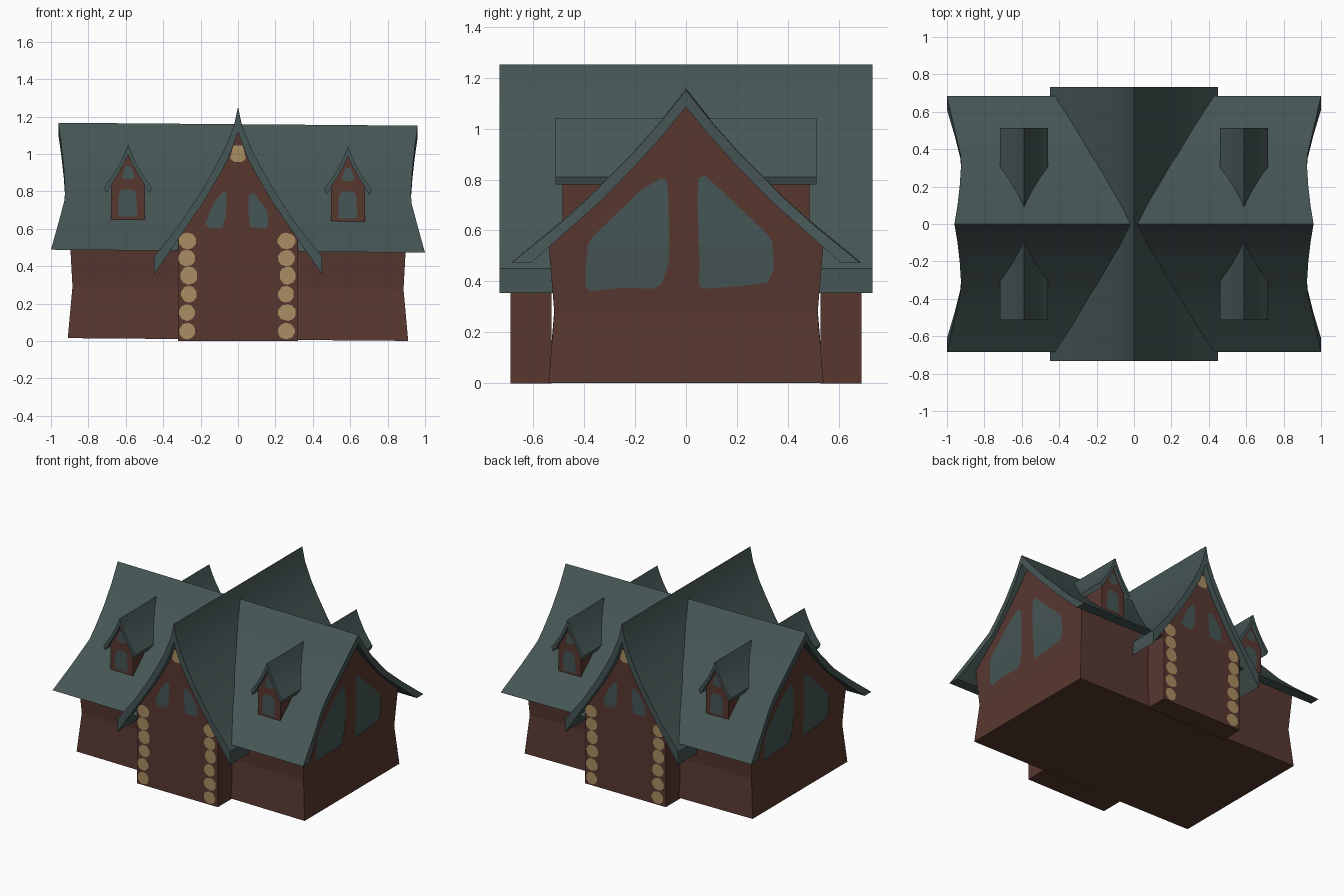
import bpy, bmesh, math, random
from mathutils import Vector

if "Cube" in bpy.data.objects:
    bpy.data.objects.remove(bpy.data.objects["Cube"])

random.seed(4)


def material(name, rgb):
    m = bpy.data.materials.new(name)
    m.diffuse_color = (*rgb, 1)
    m.use_nodes = True
    m.node_tree.nodes["Principled BSDF"].inputs["Base Color"].default_value = m.diffuse_color
    return m


SLATE = material("slate_green", (0.060, 0.092, 0.090))
WOOD = material("brown_wood", (0.098, 0.039, 0.030))
STONE = material("tan_stone", (0.40, 0.27, 0.125))


def emit(name, bm, mat, tilt=False):
    """Turn a bmesh into a coloured object; tilt gives the crooked lean of the long wing."""
    if tilt:
        for v in bm.verts:
            v.co.z += 0.003 - 0.008 * v.co.x
    me = bpy.data.meshes.new(name)
    bm.to_mesh(me)
    bm.free()
    me.materials.append(mat)
    ob = bpy.data.objects.new(name, me)
    bpy.context.collection.objects.link(ob)
    return ob


def along_x(a, b, e):
    return Vector((e, a, b))


def along_y(a, b, e):
    return Vector((a, e, b))


def ribbon(name, A, B, place, ends, mat, turn=1, shift=0, tilt=False):
    """Solid between two profile lines A and B, swept between two ends.
    ends = (start, stop), or None when each point carries its own half length."""
    bm = bmesh.new()

    def v(p, i):
        e = ends[i] if ends else (-p[2], p[2])[i]
        q = place(p[0], p[1], e)
        return bm.verts.new((turn * q.x + shift, turn * q.y, q.z))

    rows = [(v(a, 0), v(b, 0), v(b, 1), v(a, 1)) for a, b in zip(A, B)]
    for r, s in zip(rows, rows[1:]):
        for k in range(4):
            j = (k + 1) % 4
            bm.faces.new((r[k], r[j], s[j], s[k]))
    bm.faces.new(rows[0])
    bm.faces.new(rows[-1])
    bmesh.ops.remove_doubles(bm, verts=bm.verts, dist=1e-5)
    bmesh.ops.recalc_face_normals(bm, faces=bm.faces)
    return emit(name, bm, mat, tilt)


def mirror(pts):
    return [(-p[0], *p[1:]) for p in pts]


def full(half):
    """Half profile, ridge first -> complete line from eave to eave."""
    return mirror(half)[::-1] + half[1:]


def plate(name, pts, place, depth, mat, turn=1, shift=0, tilt=False, fold=None):
    """Thin painted shape lying just outside a wall; depth is a function of height."""
    bm = bmesh.new()
    bm.faces.new([bm.verts.new((p[0], 0, p[1])) for p in pts])
    if fold:
        bmesh.ops.bisect_plane(bm, geom=bm.verts[:] + bm.edges[:] + bm.faces[:],
                               plane_co=(0, 0, fold), plane_no=(0, 0, 1))
    for w in bm.verts:
        q = place(w.co.x, w.co.z, depth(w.co.z))
        w.co = (turn * q.x + shift, turn * q.y, q.z)
    out = place(0, 0, depth(0.5)) * turn
    for f in bm.faces:
        f.normal_update()
        if f.normal.dot(out) < 0:
            f.normal_flip()
    return emit(name, bm, mat, tilt)


# --- long wing: bowed walls with gable ends, and a flared roof ---
side = [(-0.54, 0.005, 0.91), (-0.517, 0.28, 0.885), (-0.54, 0.555, 0.90),
        (-0.37, 0.71, 0.90), (-0.29, 0.785, 0.90), (-0.09, 0.99, 0.90), (0, 1.10, 0.90)]
ribbon("long_wing_walls", side, mirror(side), along_x, None, WOOD, tilt=True)

main_out = [(0, 1.156, 0.96), (0.09, 1.042, 0.945), (0.20, 0.918, 0.932), (0.31, 0.808, 0.925),
            (0.37, 0.745, 0.927), (0.50, 0.628, 0.958), (0.685, 0.477, 1.0)]
main_in = [(0, 1.09, 0.96), (0.085, 0.985, 0.945), (0.19, 0.868, 0.932), (0.285, 0.77, 0.925),
           (0.345, 0.71, 0.927), (0.47, 0.60, 0.958), (0.61, 0.477, 1.0)]
roofs = [ribbon("long_wing_roof", full(main_out), full(main_in), along_x, None, SLATE, tilt=True)]

# --- cross wing roof with pinched ridge ---
cross_out = [(0, 1.252), (0.022, 1.15), (0.07, 1.03), (0.125, 0.925), (0.20, 0.795),
             (0.315, 0.62), (0.45, 0.45)]
cross_in = [(0, 1.12), (0.02, 1.06), (0.05, 0.98), (0.10, 0.885), (0.18, 0.75),
            (0.295, 0.58), (0.45, 0.355)]
roofs.append(ribbon("cross_wing_roof", full(cross_out), full(cross_in), along_y,
                    (-0.733, 0.733), SLATE))

# Outlines of painted windows (offset from centre, height)
gable_left = [(-0.10, 0.81), (-0.075, 0.80), (-0.068, 0.72), (-0.067, 0.48), (-0.095, 0.395),
              (-0.13, 0.375), (-0.25, 0.38), (-0.375, 0.365), (-0.395, 0.385), (-0.395, 0.445),
              (-0.385, 0.55), (-0.365, 0.58), (-0.18, 0.76)]
gable_right = [(0.05, 0.81), (0.075, 0.82), (0.13, 0.77), (0.32, 0.59), (0.34, 0.56),
               (0.345, 0.45), (0.32, 0.40), (0.21, 0.385), (0.065, 0.375), (0.05, 0.39),
               (0.053, 0.47), (0.045, 0.72)]
front_left = [(-0.07, 0.80), (-0.06, 0.77), (-0.067, 0.66), (-0.083, 0.605), (-0.155, 0.605),
              (-0.175, 0.625), (-0.135, 0.73), (-0.095, 0.785)]
front_right = [(0.065, 0.79), (0.09, 0.785), (0.157, 0.695), (0.163, 0.62), (0.14, 0.60),
               (0.065, 0.61), (0.055, 0.68), (0.055, 0.77)]
keystone = [(-0.025, 1.045), (0.025, 1.045), (0.042, 0.975), (0.02, 0.957), (-0.02, 0.957), (-0.042, 0.975)]
dormer_low = [(-0.052, 0.657), (0.048, 0.657), (0.046, 0.76), (0.035, 0.80), (-0.035, 0.803), (-0.05, 0.77)]
dormer_high = [(-0.034, 0.865), (-0.01, 0.855), (0.028, 0.86), (0.036, 0.875), (0.016, 0.925), (-0.014, 0.93)]

porch = [(-0.322, 0), (-0.322, 0.57), (-0.18, 0.76), (-0.10, 0.895), (-0.05, 0.99), (0, 1.13)]
dorm_wall = [(-0.09, 0.625), (-0.09, 0.855), (-0.04, 0.93), (0, 1.0)]
dorm_out = [(0, 1.042), (0.025, 0.98), (0.055, 0.92), (0.09, 0.864), (0.128, 0.813)]
dorm_in = [(0, 0.99), (0.02, 0.945), (0.045, 0.898), (0.077, 0.845), (0.116, 0.783)]


def gable_x(z):
    return 0.905 if z >= 0.555 else 0.885 + 0.015 * (z - 0.28) / 0.275 + 0.005


def porch_y(z):
    return -0.694


def dormer_y(z):
    return -0.489


# --- everything that repeats on the opposite side, turned half a circle ---
for turn, tag in ((1, "front"), (-1, "back")):
    # gable end windows
    for n, shape in (("a", gable_left), ("b", gable_right)):
        plate(f"gable_window_{tag}_{n}", shape, along_x, gable_x, SLATE, turn, tilt=True, fold=0.555)

    # cross wing gable wall, windows and keystone
    ribbon(f"cross_wing_wall_{tag}", porch, mirror(porch), along_y, (-0.69, -0.528), WOOD, turn)
    for n, shape in (("a", front_left), ("b", front_right)):
        plate(f"cross_window_{tag}_{n}", shape, along_y, porch_y, SLATE, turn)
    plate(f"keystone_{tag}", keystone, along_y, porch_y, STONE, turn)

    # stacked corner stones
    for cx in (-0.268, 0.263):
        for i, cz in enumerate((0.053, 0.152, 0.25, 0.35, 0.443, 0.535)):
            dx = random.uniform(-0.007, 0.007)
            w = random.uniform(0.043, 0.05)
            h = 0.05 if i == 3 else 0.045
            ring = [(cx + dx + w * math.cos(t), cz + h * math.sin(t))
                    for t in (math.tau * (k + 0.5 + random.uniform(-.2, .2)) / 10 for k in range(10))]
            plate(f"corner_stone_{tag}", ring, along_y, porch_y, STONE, turn)

    # dormers
    for cx in (-0.588, 0.588):
        ribbon(f"dormer_wall_{tag}", dorm_wall, mirror(dorm_wall), along_y, (-0.485, -0.12),
               WOOD, turn, cx, True)
        roofs.append(ribbon(f"dormer_roof_{tag}", full(dorm_out), full(dorm_in), along_y,
                            (-0.512, -0.08), SLATE, turn, cx, True))
        for n, shape in (("low", dormer_low), ("high", dormer_high)):
            plate(f"dormer_window_{tag}_{n}", shape, along_y, dormer_y, SLATE, turn, cx, True)

# --- soft curves on the roofs only ---
for ob in roofs:
    ob.select_set(True)
bpy.context.view_layer.objects.active = roofs[0]
bpy.ops.object.shade_smooth_by_angle(angle=math.radians(30))
